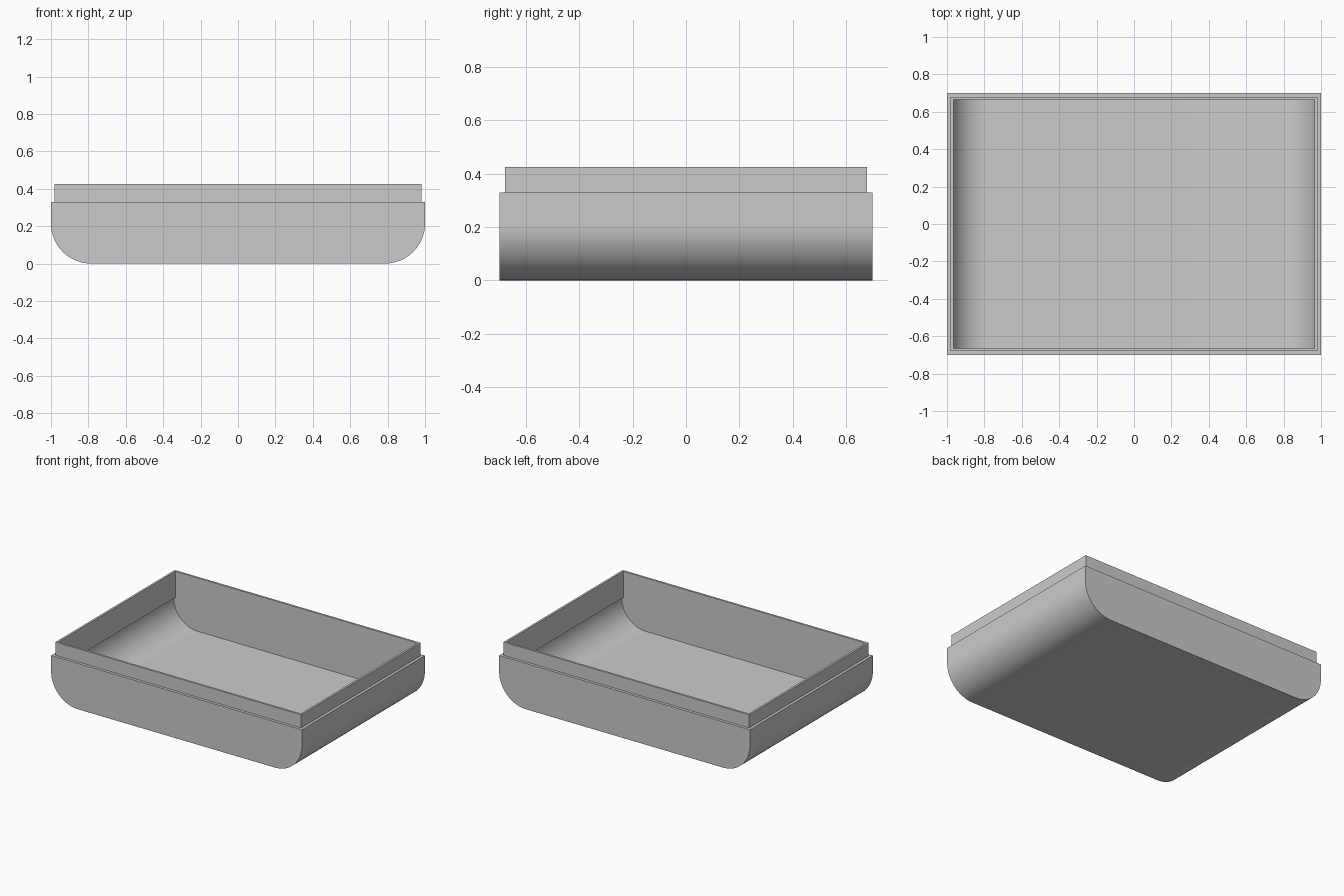
import bpy, bmesh
from math import cos, sin, pi

cube = bpy.data.objects.get("Cube")
if cube:
    bpy.data.objects.remove(cube, do_unlink=True)

grey = bpy.data.materials.new("plain grey")
grey.use_nodes = True
COLOUR = (0.6, 0.6, 0.6, 1)
grey.diffuse_color = COLOUR
grey.node_tree.nodes["Principled BSDF"].inputs["Base Color"].default_value = COLOUR


def quarter(cx, cz, r, steps=24):
    """Rounded lower corner, from the flat bottom up to the side."""
    return [(cx + r * sin(i / steps * pi / 2), cz - r * cos(i / steps * pi / 2))
            for i in range(steps + 1)]


def prism(name, half, depth):
    """Mirror a half profile in x and extrude it along y."""
    points = half + [(-x, z) for x, z in reversed(half)]
    bm = bmesh.new()
    face = bm.faces.new([bm.verts.new((x, -depth, z)) for x, z in points])
    result = bmesh.ops.extrude_face_region(bm, geom=[face])
    verts = [v for v in result["geom"] if isinstance(v, bmesh.types.BMVert)]
    bmesh.ops.translate(bm, verts=verts, vec=(0, 2 * depth, 0))
    bmesh.ops.recalc_face_normals(bm, faces=bm.faces)
    mesh = bpy.data.meshes.new(name)
    bm.to_mesh(mesh)
    bm.free()
    mesh.materials.append(grey)
    obj = bpy.data.objects.new(name, mesh)
    bpy.context.collection.objects.link(obj)
    return obj


def combine(target, tool, operation):
    """Apply a boolean and discard the tool."""
    mod = target.modifiers.new(operation.lower(), "BOOLEAN")
    mod.object, mod.operation, mod.solver = tool, operation, "EXACT"
    bpy.context.view_layer.objects.active = target
    bpy.ops.object.modifier_apply(modifier=mod.name)
    bpy.data.objects.remove(tool, do_unlink=True)


# Outer body with rounded lower sides, and the stepped-in rim above it
tray = prism("tray", quarter(0.785, 0.215, 0.215) + [(1, 0.33)], 0.7)
rim = prism("rim", [(0.98, 0.2), (0.98, 0.425)], 0.68)
combine(tray, rim, "UNION")

# Hollow: rounded floor corners slightly undercut below the straight walls
hollow = prism("hollow", quarter(0.785, 0.235, 0.195)
               + [(0.965, 0.235), (0.965, 0.5)], 0.665)
combine(tray, hollow, "DIFFERENCE")

# Smooth curves, crisp edges
bpy.ops.object.select_all(action="DESELECT")
tray.select_set(True)
bpy.context.view_layer.objects.active = tray
bpy.ops.object.shade_smooth_by_angle(angle=pi / 6)
